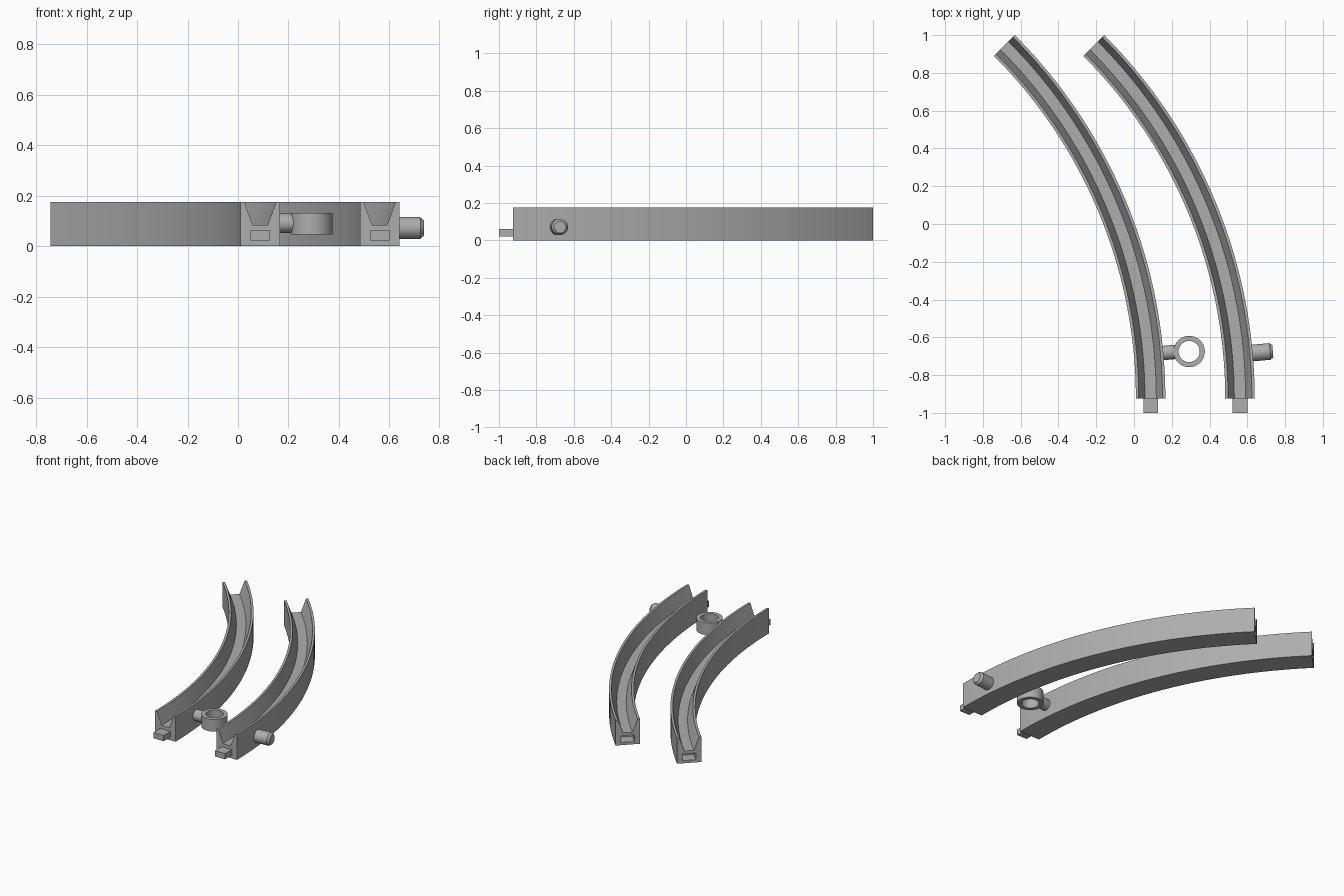
import bpy, bmesh, math
from mathutils import Matrix, Vector

if "Cube" in bpy.data.objects:
    bpy.data.objects.remove(bpy.data.objects["Cube"], do_unlink=True)

grey = bpy.data.materials.new("plain grey")
grey.use_nodes = True
colour = (0.42, 0.42, 0.42, 1)
grey.diffuse_color = colour
grey.node_tree.nodes["Principled BSDF"].inputs["Base Color"].default_value = colour

RADIUS, SWEEP, START_Y = 2.645, math.radians(45), -0.925
STEPS = 45


def finish(bm, name):
    bmesh.ops.recalc_face_normals(bm, faces=bm.faces)
    mesh = bpy.data.meshes.new(name)
    bm.to_mesh(mesh)
    bm.free()
    mesh.materials.append(grey)
    obj = bpy.data.objects.new(name, mesh)
    bpy.context.collection.objects.link(obj)
    return obj


def on_arc(x, angle, off, z):
    """Point on a track arc, off units outward of its centre line."""
    r = RADIUS + off
    return Vector((x - RADIUS + r * math.cos(angle), START_Y + r * math.sin(angle), z))


def box(name, centre, size, angle=0):
    bm = bmesh.new()
    bmesh.ops.create_cube(bm, size=1, matrix=Matrix.Translation(centre)
                          @ Matrix.Rotation(angle, 4, 'Z') @ Matrix.Diagonal((*size, 1)))
    return finish(bm, name)


def lathe(name, profile, matrix, sides=32, closed=False):
    """Spin (radius, height) points round local z."""
    bm = bmesh.new()
    rings = [[bm.verts.new(matrix @ Vector((r * math.cos(i * math.tau / sides),
                                            r * math.sin(i * math.tau / sides), h)))
              for i in range(sides)] for r, h in profile]
    pairs = list(zip(rings, rings[1:]))
    if closed:
        pairs.append((rings[-1], rings[0]))
    else:
        bm.faces.new(rings[0])
        bm.faces.new(rings[-1])
    for a, b in pairs:
        for i in range(sides):
            j = (i + 1) % sides
            bm.faces.new((a[i], a[j], b[j], b[i]))
    obj = finish(bm, name)
    bpy.ops.object.select_all(action='DESELECT')
    obj.select_set(True)
    bpy.context.view_layer.objects.active = obj
    bpy.ops.object.shade_smooth_by_angle(angle=math.radians(30))
    return obj


def track(side, x):
    # Grooved section swept along the arc
    half = [(0.078, 0), (0.078, 0.175), (0.063, 0.175), (0.03, 0.085)]
    section = half + [(-o, z) for o, z in reversed(half)]
    bm = bmesh.new()
    rings = [[bm.verts.new(on_arc(x, SWEEP * i / STEPS, o, z)) for o, z in section]
             for i in range(STEPS + 1)]
    n = len(section)
    for a, b in zip(rings, rings[1:]):
        for i in range(n):
            bm.faces.new((a[i], a[(i + 1) % n], b[(i + 1) % n], b[i]))
    bm.faces.new(rings[0])
    bm.faces.new(rings[-1])
    obj = finish(bm, side + "_track")

    # Socket cut into the far end
    cutter = box("socket_cutter", on_arc(x, SWEEP, 0, 0.042), (0.086, 0.16, 0.046), SWEEP)
    cutter.hide_render = True
    cut = obj.modifiers.new("socket", 'BOOLEAN')
    cut.operation, cut.solver, cut.object = 'DIFFERENCE', 'EXACT', cutter
    bpy.context.view_layer.objects.active = obj
    bpy.ops.object.modifier_apply(modifier=cut.name)
    bpy.data.objects.remove(cutter, do_unlink=True)

    # Plug on the near end
    box(side + "_plug", (x, START_Y - 0.0325, 0.042), (0.078, 0.085, 0.04))


def outward(x, angle, off, z):
    """Frame whose local z points outward from the arc."""
    return (Matrix.Translation(on_arc(x, angle, off, z)) @ Matrix.Rotation(angle, 4, 'Z')
            @ Matrix.Rotation(math.pi / 2, 4, 'Y'))


RIGHT_X, LEFT_X = 0.088, 0.561
track("right", RIGHT_X)
track("left", LEFT_X)

ANGLE = math.radians(5.1)

# Chamfered peg on the outer track
lathe("joining_peg", [(0.044, 0), (0.044, 0.115), (0.032, 0.13)],
      outward(LEFT_X, ANGLE, 0.055, 0.072))

# Ring and its stem between the tracks
lathe("ring_stem", [(0.038, 0), (0.038, 0.085)], outward(RIGHT_X, ANGLE, 0.06, 0.091))
lathe("joining_ring", [(0.083, 0.047), (0.083, 0.132), (0.056, 0.132), (0.056, 0.047)],
      Matrix.Translation((0.292, -0.675, 0)), sides=40, closed=True)
